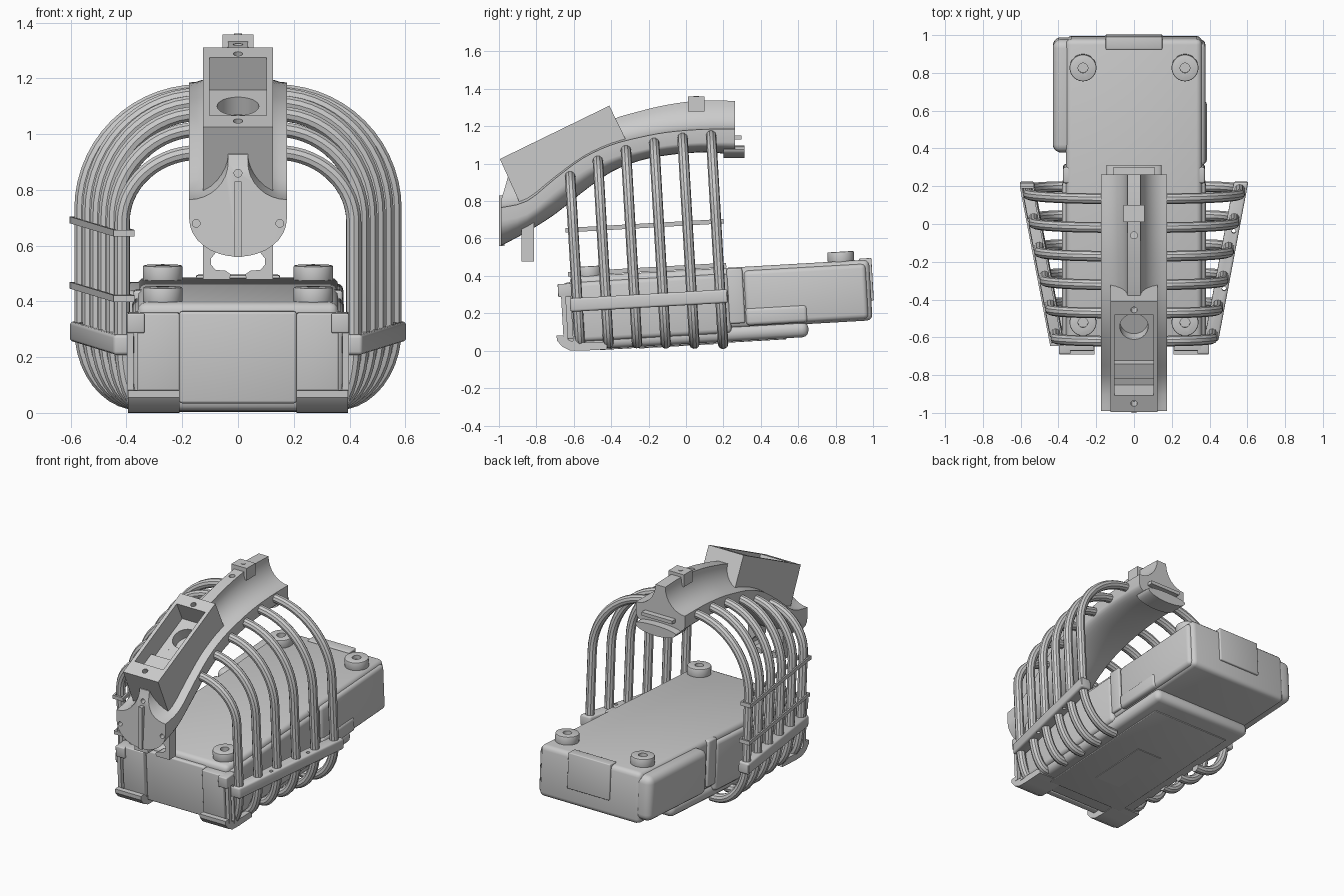
import bpy, bmesh, math
from mathutils import Matrix, Vector

if "Cube" in bpy.data.objects:
    bpy.data.objects.remove(bpy.data.objects["Cube"])

TILT = Matrix.Rotation(math.radians(3.3), 4, 'X')   # base and ribs lean back slightly
FLAT = Matrix.Identity(4)
cutters = []


def make(name, verts, faces, mat=FLAT, bevel=0, seg=3):
    bm = bmesh.new()
    vs = [bm.verts.new(mat @ Vector(v)) for v in verts]
    for f in faces:
        bm.faces.new([vs[i] for i in f])
    bmesh.ops.recalc_face_normals(bm, faces=bm.faces)
    me = bpy.data.meshes.new(name)
    bm.to_mesh(me)
    bm.free()
    ob = bpy.data.objects.new(name, me)
    bpy.context.collection.objects.link(ob)
    if bevel:
        m = ob.modifiers.new("bevel", 'BEVEL')
        m.width, m.segments, m.limit_method = bevel, seg, 'ANGLE'
    return ob


def loft(name, rings, mat=FLAT, bevel=0, seg=3):
    n = len(rings[0])
    verts = [v for r in rings for v in r]
    faces = [(k*n + i, k*n + (i+1) % n, (k+1)*n + (i+1) % n, (k+1)*n + i)
             for k in range(len(rings) - 1) for i in range(n)]
    faces += [tuple(range(n)), tuple(range(len(verts) - n, len(verts)))]
    return make(name, verts, faces, mat, bevel, seg)


def prism_x(name, yz, x0, x1, mat=FLAT, bevel=0):
    return loft(name, [[(x, y, z) for y, z in yz] for x in (x0, x1)], mat, bevel)


def prism_y(name, xz, y0, y1, mat=FLAT, bevel=0):
    return loft(name, [[(x, y, z) for x, z in xz] for y in (y0, y1)], mat, bevel)


def box(name, x0, x1, y0, y1, z0, z1, mat=FLAT, bevel=0, seg=3):
    return loft(name, [[(x0, y0, z), (x1, y0, z), (x1, y1, z), (x0, y1, z)]
                       for z in (z0, z1)], mat, bevel, seg)


def cyl(name, r, z0, z1, mat, n=32, bevel=0):
    ring = [(r*math.cos(2*math.pi*i/n), r*math.sin(2*math.pi*i/n)) for i in range(n)]
    return loft(name, [[(x, y, z) for x, y in ring] for z in (z0, z1)], mat, bevel, 2)


def cut(ob, *tools):
    for t in tools:
        m = ob.modifiers.new("cut", 'BOOLEAN')
        m.object, m.operation, m.solver = t, 'DIFFERENCE', 'EXACT'
        t.hide_render = True
        if t not in cutters:
            cutters.append(t)


def at(x, y, z):
    return Matrix.Translation((x, y, z))


# ---- base housing ----
box("housing", -.36, .36, -.60, 1.005, .105, .43, TILT, .03)
box("housing_waist", -.38, .38, -.59, .25, .08, .40, TILT, .025)
box("housing_collar", -.375, .375, .24, .325, .13, .425, TILT, .01)
box("bottom_slab", -.36, .36, -.56, .66, .036, .12, TILT, .035)
box("bottom_panel", -.28, .28, -.46, .54, .030, .05, TILT, .004)
box("bottom_hatch", -.09, .09, -.25, .15, .026, .05, TILT)
box("rear_plate", -.15, .15, .95, 1.018, .21, .438, TILT, .006)
box("left_pod", -.43, -.30, .40, 1.0, .13, .415, TILT, .045, 5)
box("right_pod", .30, .378, .33, .985, .115, .41, TILT, .025)
box("right_pod_ridge", .30, .386, .33, .66, .115, .21, TILT, .02)
box("front_panel", -.21, .21, -.625, -.58, .07, .40, TILT, .01)

# ---- round pads on the top ----
for s in (-1, 1):
    for u in (-.495, .855):
        pad = cyl("round_pad", .071, .42, .481, TILT @ at(s*.27, u, 0), 40, .006)
        cut(pad, cyl("pad_hole", .026, .455, .52, TILT @ at(s*.27, u, 0), 24))

# ---- front clamps with curved feet ----
foot = [(-.686, .12), (-.686, .095), (-.66, .06), (-.62, .038), (-.55, .032),
        (-.42, .032), (-.42, .07), (-.55, .075), (-.62, .09), (-.655, .12)]
for s in (-1, 1):
    def side(a, b):
        return min(s*a, s*b), max(s*a, s*b)
    prism_x("clamp_foot", foot, *side(.21, .395), TILT)
    box("clamp_plate", *side(.21, .36), -.65, -.58, .10, .395, TILT, .006)
    box("clamp_top", *side(.335, .398), -.665, -.57, .325, .395, TILT, .006)
    box("clamp_bar", *side(.375, .398), -.65, -.625, .09, .34, TILT)
    box("clamp_inner_bar", *side(.375, .398), -.60, -.57, .07, .34, TILT)

# ---- rib cage: six bent tubes per side ----
tops = [.968, 1.042, 1.09, 1.12, 1.138, 1.142]


def rib(s, i):
    R, u, top = .415 + .029*i, -.565 + .153*i, tops[i]
    pts = [(.07, top)]
    for k in range(15):
        a = math.pi/2*(1 - k/14)
        pts.append((.14 + (R - .14)*math.cos(a), .72 + (top - .72)*math.sin(a)))
    low = .115 - .01*i
    for k in range(11):
        a = math.pi/2*k/10
        pts.append((.355 + (R - .355)*math.cos(a), .29 - (.29 - low + .04)*math.sin(a)))
    pts.append((.32, low - .04))
    cu = bpy.data.curves.new("rib_tube", 'CURVE')
    cu.dimensions, cu.bevel_depth, cu.bevel_resolution = '3D', .028, 3
    cu.use_fill_caps = True
    sp = cu.splines.new('POLY')
    sp.points.add(len(pts) - 1)
    for p, (x, w) in zip(sp.points, pts):
        p.co = (*(TILT @ Vector((s*x, u, w))), 1)
    bpy.context.collection.objects.link(bpy.data.objects.new("rib_tube", cu))


for s in (-1, 1):
    for i in range(6):
        rib(s, i)


# ---- straps that hold the ribs ----
def strap(name, s, a, b, w0, w1, u0=-.605, u1=.24, bevel=0):
    f, r = .415 - .007, .415 + .152
    ring = [(s*(f + a), u0), (s*(f + b), u0), (s*(r + b), u1), (s*(r + a), u1)]
    return loft(name, [[(x, y, w) for x, y in ring] for w in (w0, w1)], TILT, bevel)


for s in (-1, 1):
    band = strap("side_strap", s, -.038, .038, .243, .315, bevel=.012)
    if s > 0:
        cut(band, *[cyl("strap_hole", .011, .2, .4, TILT @ at(x, u, 0), 16)
                    for x, u in ((.528, -.02), (.477, -.325))])
for w in (.445, .68):
    for a, b in ((-.037, -.027), (.027, .037)):
        strap("thin_strap", -1, a, b, w - .012, w + .012, -.60, .235)
    for u, x in ((-.60, -.409), (.235, -.567)):
        box("thin_strap_end", x - .037, x + .037, u - .006, u + .006, w - .012, w + .012, TILT)

# ---- arched spine: lofted along y (y, ridge, flange, belly) ----
keys = [(-.99, .90, .765, .56), (-.85, 1.0, .80, .635), (-.70, 1.08, .92, .73),
        (-.55, 1.16, 1.03, .85), (-.40, 1.235, 1.10, .955), (-.25, 1.28, 1.14, 1.015),
        (-.10, 1.315, 1.168, 1.045), (.08, 1.338, 1.183, 1.06), (.262, 1.335, 1.185, 1.05)]


def smooth(keys, n=3):
    out, P = [], [Vector(k) for k in keys]
    for i in range(len(P) - 1):
        a, b, c, d = P[max(i-1, 0)], P[i], P[i+1], P[min(i+2, len(P)-1)]
        for k in range(n):
            t = k/n
            out.append(b + (c-a)*.5*t + (a - 2.5*b + 2*c - .5*d)*t*t
                       + (1.5*(b-c) + .5*(d-a))*t**3)
    return out + [P[-1]]


def section(y, top, fl, bot, front):
    half, low = [], fl - .07
    for k in range(9):
        a = math.pi/2*k/8
        half.append((.175 - .14*math.cos(a), top - (top - fl)*math.sin(a)))
    for k in range(9):
        a = math.pi/2*k/8
        half.append((.175*math.cos(a), low - (low - bot)*math.sin(a)))
    pts = half + [(-x, z) for x, z in reversed(half[:-1])]
    return [(x, y + (max(0, z - .8)*.3 if front else 0), z) for x, z in pts]


spine = loft("arched_spine", [section(*k, i == 0) for i, k in enumerate(smooth(keys))])
box("nose_ridge", -.013, .013, -1.0, -.97, .56, .83)
box("spine_top_block", -.055, .055, .01, .10, 1.28, 1.358)
cyl("block_screw", .014, 1.35, 1.361, at(0, .055, 0), 16)

# rear end of the spine: lens-shaped lip and a thin tongue
lens = [(.145*math.cos(a), 1.075 + (.022 if math.sin(a) > 0 else .045)*math.sin(a))
        for a in [2*math.pi*k/32 for k in range(32)]]
prism_y("rear_lip", lens, .20, .312)
box("rear_tongue", -.11, .11, .2, .298, 1.128, 1.15)

# ---- head box with window, on top of the front of the spine ----
head = prism_x("head_box", [(-.995, 1.025), (-.41, 1.31), (-.31, 1.105), (-.60, .93),
                            (-.88, .77)], -.125, .125)
slope = Matrix.Rotation(math.radians(25.8), 4, 'X')


def on_top(y):
    return at(0, y, 1.025 + .487*(y + .995)) @ slope


window = box("window_cutter", -.102, .102, -.238, .238, -.13, .2, on_top(-.695))
bore = cyl("bore_cutter", .075, -.20, .1, on_top(-.60), 40)
screws = [cyl("screw_cutter", .017, -.06, .05, on_top(y), 20) for y in (-.455, -.95)]
cut(head, window, bore, *screws)
face = Matrix.Rotation(math.radians(90), 4, 'X')
nose = [cyl("nose_hole", .014, -.06, .06, at(x, -.99, z) @ face, 20)
        for x, z in ((-.15, .68), (.15, .68), (0, .86))]
slot = cyl("ridge_hole", .018, 1.27, 1.4, at(0, -.06, 0), 20)
cut(spine, window, bore, slot, *nose)
box("window_step", -.102, .102, -.09, .0, -.135, -.09, on_top(-.78))

# ---- hooked bracket under the nose ----
hook = [(.125, .70), (.125, .478), (.03, .478), (.026, .497), (.045, .51), (.08, .513),
        (.096, .53), (.096, .555), (.08, .575), (.045, .585), (.045, .66)]
for s in (-1, 1):
    prism_y("nose_bracket", [(s*x, z) for x, z in hook], -.88, -.812)

# ---- apply modifiers, drop cutters, smooth curved surfaces ----
bpy.context.view_layer.update()
keep = [o for o in bpy.context.scene.objects if o not in cutters]
bpy.ops.object.select_all(action='DESELECT')
for o in keep:
    o.select_set(True)
bpy.context.view_layer.objects.active = keep[0]
bpy.ops.object.convert(target='MESH')
for c in cutters:
    bpy.data.objects.remove(c, do_unlink=True)
bpy.ops.object.shade_smooth_by_angle(angle=math.radians(32))
